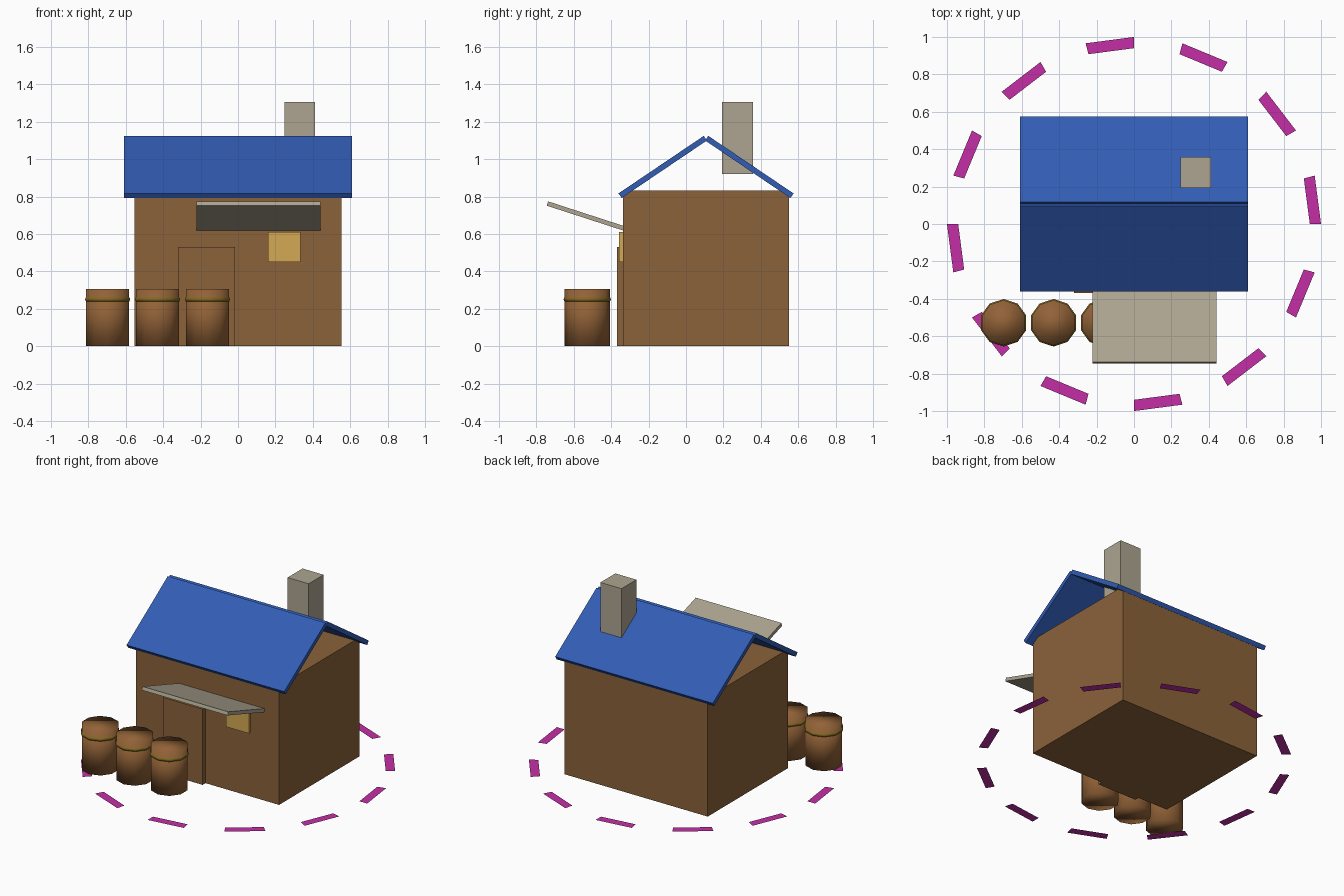
import bpy, bmesh, math
from mathutils import Matrix

if "Cube" in bpy.data.objects:
    bpy.data.objects.remove(bpy.data.objects["Cube"], do_unlink=True)


def material(name, r, g, b):
    def linear(v):
        v /= 255
        return v / 12.92 if v <= 0.04045 else ((v + 0.055) / 1.055) ** 2.4
    col = (linear(r), linear(g), linear(b), 1)
    m = bpy.data.materials.new(name)
    m.use_nodes = True
    m.diffuse_color = col
    m.node_tree.nodes["Principled BSDF"].inputs["Base Color"].default_value = col
    return m


WOOD = material("wall wood", 138, 98, 58)
BARREL = material("barrel wood", 146, 98, 55)
BLUE = material("roof blue", 49, 92, 180)
STONE = material("pale stone", 173, 165, 145)
GOLD = material("window gold", 212, 168, 84)
BRASS = material("dull brass", 128, 104, 32)
MAGENTA = material("marker magenta", 196, 47, 165)


def add_object(name, bm, mat, smooth=False):
    mesh = bpy.data.meshes.new(name)
    bm.to_mesh(mesh)
    bm.free()
    mesh.materials.append(mat)
    for p in mesh.polygons:
        p.use_smooth = smooth
    ob = bpy.data.objects.new(name, mesh)
    bpy.context.collection.objects.link(ob)
    return ob


def box(name, centre, size, mat, tilt=0):
    bm = bmesh.new()
    bmesh.ops.create_cube(bm, size=1, matrix=Matrix.Diagonal((*size, 1)))
    ob = add_object(name, bm, mat)
    ob.location = centre
    ob.rotation_euler.x = math.radians(tilt)
    return ob


def lathe(name, profile, sides, mat, location, closed=False):
    """Spin (radius, height) points around z, with a vertex towards +y."""
    bm = bmesh.new()
    rings = []
    for r, z in profile:
        rings.append([bm.verts.new((r * math.sin(2 * math.pi * i / sides),
                                    r * math.cos(2 * math.pi * i / sides), z))
                      for i in range(sides)])
    pairs = list(zip(rings, rings[1:]))
    if closed:
        pairs.append((rings[-1], rings[0]))
    else:
        bm.faces.new(rings[0])
        bm.faces.new(rings[-1])
    for a, b in pairs:
        for i in range(sides):
            j = (i + 1) % sides
            bm.faces.new((a[i], a[j], b[j], b[i]))
    bmesh.ops.recalc_face_normals(bm, faces=bm.faces)
    ob = add_object(name, bm, mat, smooth=True)
    ob.location = location
    return ob


# House body with door and window
MID_Y = 0.107
box("house_body", (0, MID_Y, 0.416), (1.108, 0.888, 0.832), WOOD)
box("door", (-0.168, -0.349, 0.265), (0.305, 0.04, 0.53), WOOD)
box("window", (0.247, -0.343, 0.529), (0.175, 0.03, 0.16), GOLD)

# Two roof slabs meeting at the ridge, open at the gables
for side, name in ((-1, "front_roof"), (1, "back_roof")):
    box(name, (0, MID_Y + side * 0.2315, 0.958), (1.22, 0.55, 0.03), BLUE, -side * 34)

# Chimney and awning
box("chimney", (0.33, 0.276, 1.114), (0.163, 0.165, 0.385), STONE)
box("awning", (0.109, -0.5365, 0.696), (0.663, 0.43, 0.024), STONE, -18)

# Row of barrels, each with a hoop
SIDES = 10
hoop = [(0.117 + 0.01 * math.cos(math.tau * k / 6), 0.25 + 0.013 * math.sin(math.tau * k / 6))
        for k in range(6)]
for n, x in enumerate((-0.697, -0.43, -0.163), 1):
    spot = (x, -0.528, 0)
    lathe(f"barrel_{n}", [(0.121, 0), (0.121, 0.305)], SIDES, BARREL, spot)
    lathe(f"barrel_hoop_{n}", hoop, SIDES, BRASS, spot, closed=True)

# Dashed ground ring: every other segment of a flat ring
bm = bmesh.new()
STEPS = 24
for k in range(0, STEPS, 2):
    corners = [(r, a) for r, a in ((0.94, k), (1, k), (1, k + 1), (0.94, k + 1))]
    bm.faces.new([bm.verts.new((r * math.cos(math.tau * a / STEPS),
                                r * math.sin(math.tau * a / STEPS), 0))
                  for r, a in corners])
add_object("ground_ring", bm, MAGENTA)
